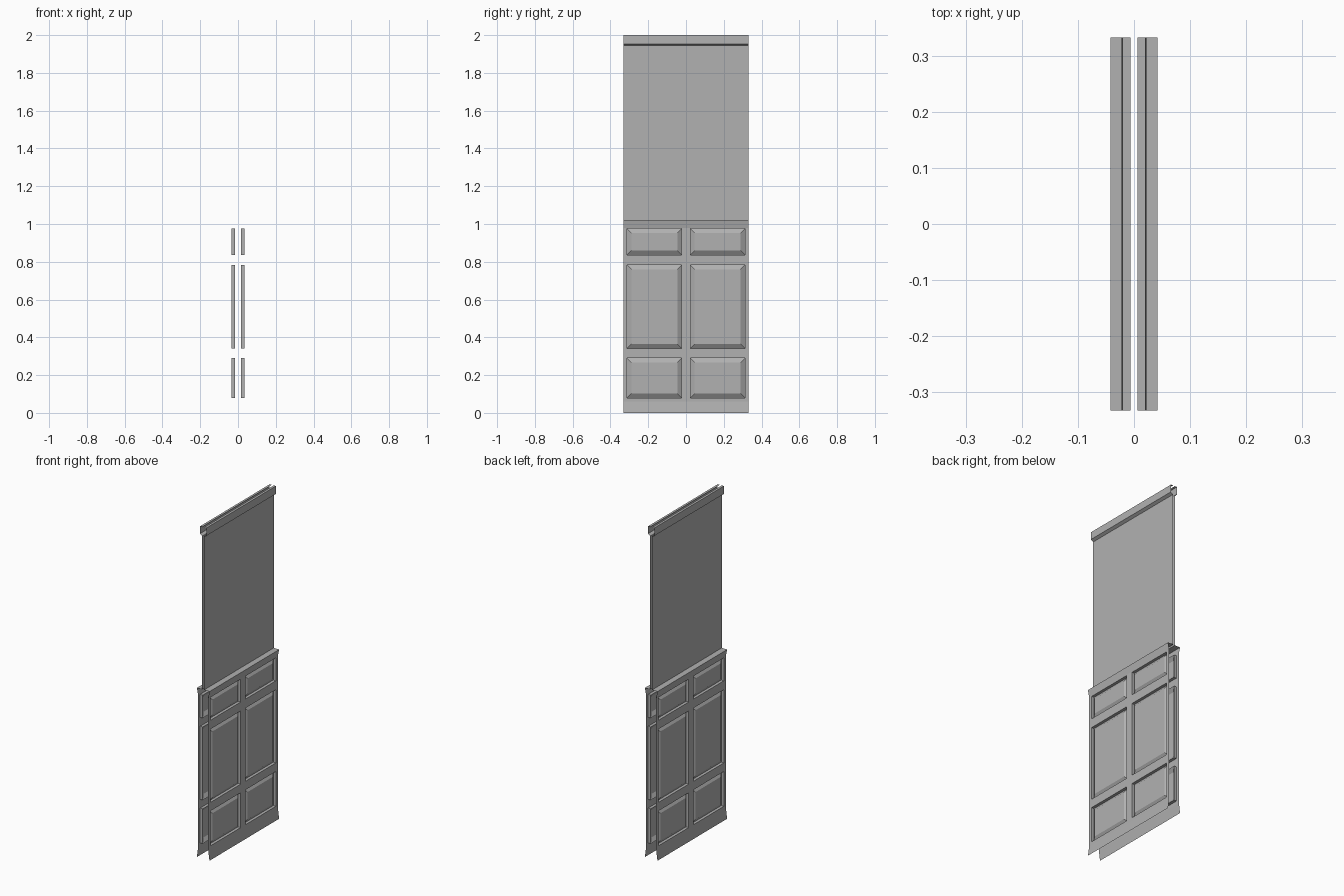
import bpy, bmesh

if "Cube" in bpy.data.objects:
    bpy.data.objects.remove(bpy.data.objects["Cube"])

HALF = 0.332   # half length of the wall along y

# Mid-grey paint
paint = bpy.data.materials.new("grey_paint")
paint.diffuse_color = (0.44, 0.44, 0.44, 1.0)
paint.use_nodes = True
paint.node_tree.nodes["Principled BSDF"].inputs["Base Color"].default_value = paint.diffuse_color


def finish(name, bm):
    """Make an object from bm and mirror it to the other wall side."""
    me = bpy.data.meshes.new(name)
    bm.to_mesh(me)
    bm.free()
    me.materials.append(paint)
    ob = bpy.data.objects.new(name, me)
    bpy.context.collection.objects.link(ob)
    ob.modifiers.new("other_side", 'MIRROR').use_axis[0] = True
    return ob


def strip(name, profile):
    """Sweep an open (x, z) profile, listed bottom to top, along y."""
    bm = bmesh.new()
    rows = [[bm.verts.new((x, y, z)) for y in (-HALF, HALF)] for x, z in profile]
    for (a, b), (d, c) in zip(rows, rows[1:]):
        bm.faces.new((a, b, c, d))
    return finish(name, bm)


# Skirting, chair rail, plain upper wall and crown moulding
strip("skirting", [(0.042, 0.0), (0.034, 0.06)])
strip("chair_rail", [(0.034, 0.98), (0.042, 1.02), (0.006, 1.02)])
strip("upper_wall", [(0.006, 1.02), (0.006, 1.945)])
strip("crown_moulding", [(0.006, 1.945), (0.0225, 1.954),
                         (0.0205, 2.0), (0.006, 2.0)])

# Lower wainscot: a grid whose odd cells become raised panels
ys = [-HALF, -0.312, -0.023, 0.023, 0.312, HALF]
zs = [0.06, 0.08, 0.29, 0.342, 0.783, 0.837, 0.975, 0.98]
bm = bmesh.new()
grid = [[bm.verts.new((0.034, y, z)) for y in ys] for z in zs]
panels = []
for r in range(len(zs) - 1):
    for c in range(len(ys) - 1):
        f = bm.faces.new((grid[r][c], grid[r][c + 1],
                          grid[r + 1][c + 1], grid[r + 1][c]))
        if r % 2 and c % 2:
            panels.append(f)
bm.normal_update()
# square step down from the frame, then bevel back up to the panel field
bmesh.ops.inset_individual(bm, faces=panels, thickness=0.0002, depth=-0.017)
bm.normal_update()
bmesh.ops.inset_individual(bm, faces=panels, thickness=0.032, depth=0.015)
finish("wainscot_panels", bm)
